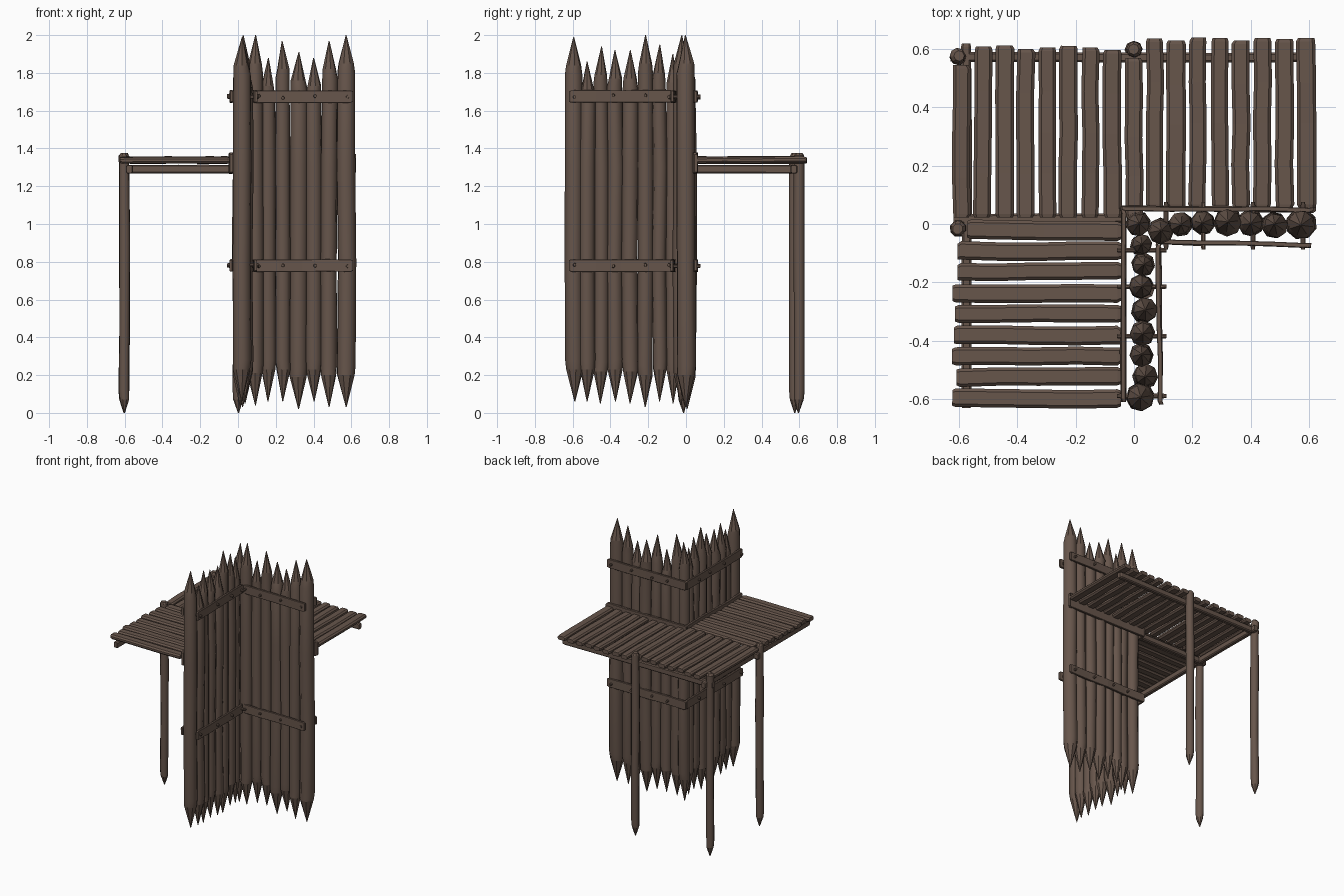
import bpy, bmesh, math, random
from mathutils import Vector

if "Cube" in bpy.data.objects:
    bpy.data.objects.remove(bpy.data.objects["Cube"])

random.seed(4)
wood = bpy.data.materials.new("weathered brown wood")
wood.diffuse_color = (0.135, 0.092, 0.071, 1)
wood.use_nodes = True
wood.node_tree.nodes["Principled BSDF"].inputs["Base Color"].default_value = wood.diffuse_color


def loft(name, rings, smooth=lambda i: False):
    """Skin a list of equal point rings and cap both ends."""
    bm = bmesh.new()
    vs = [[bm.verts.new(p) for p in r] for r in rings]
    n = len(vs[0])
    for i in range(len(vs) - 1):
        for k in range(n):
            f = bm.faces.new((vs[i][k], vs[i][(k + 1) % n], vs[i + 1][(k + 1) % n], vs[i + 1][k]))
            f.smooth = smooth(i)
    bm.faces.new(vs[0][::-1])
    bm.faces.new(vs[-1])
    bmesh.ops.recalc_face_normals(bm, faces=bm.faces)
    me = bpy.data.meshes.new(name)
    bm.to_mesh(me)
    bm.free()
    me.materials.append(wood)
    ob = bpy.data.objects.new(name, me)
    bpy.context.collection.objects.link(ob)
    return ob


def pole(name, x, y, profile, wobble, n=8):
    """Upright log: profile is (z, radius) pairs; the pointed ends stay faceted."""
    a0 = random.uniform(0, 1)
    rings = []
    for z, r in profile:
        cx, cy = x + random.uniform(-wobble, wobble), y + random.uniform(-wobble, wobble)
        rings.append([(cx + r * math.cos(a0 + math.tau * k / n),
                       cy + r * math.sin(a0 + math.tau * k / n), z) for k in range(n)])
    last = len(profile) - 2
    return loft(name, rings, lambda i: 0 < i < last)


def board(name, a, b, w, h, wobble=0.0, chamfer=0.2, segs=4):
    """Horizontal board from a to b with a chamfered section and softened ends."""
    a, b = Vector(a), Vector(b)
    d = (b - a).normalized()
    side, up = Vector((-d.y, d.x, 0)), Vector((0, 0, 1))
    c = min(w, h) * chamfer
    u, v = w / 2, h / 2
    sec = [(u, -v + c), (u, v - c), (u - c, v), (-u + c, v),
           (-u, v - c), (-u, -v + c), (-u + c, -v), (u - c, -v)]
    L = (b - a).length
    e = min(0.012, L * 0.1)
    stops = [(0, .85)] + [(e + (L - 2 * e) * i / segs, 1) for i in range(segs + 1)] + [(L, .85)]
    rings = []
    for t, s in stops:
        o = a + d * t + side * random.uniform(-wobble, wobble) + up * random.uniform(-wobble, wobble) * .4
        rings.append([o + side * p * s + up * q * s for p, q in sec])
    return loft(name, rings)


# Palisade stakes: x, y, radius, top, bottom
stakes = [
    (.015, 0, .042, 1.97, .03), (.09, -.025, .044, 2.0, .04), (.16, 0, .041, 1.88, .06),
    (.237, .005, .041, 1.97, .06), (.32, .008, .048, 1.91, .02), (.402, .005, .045, 1.88, .06),
    (.483, -.003, .044, 1.97, .03), (.575, 0, .052, 2.0, .03),
    (.025, -.072, .036, 1.90, .05), (.03, -.14, .038, 1.95, .06), (.027, -.217, .042, 2.0, .03),
    (.036, -.295, .044, 1.92, .05), (.03, -.376, .043, 1.92, .06), (.027, -.45, .040, 1.94, .05),
    (.038, -.522, .042, 1.86, .06), (.02, -.592, .049, 1.99, .06)]
for x, y, r, top, bot in stakes:
    pole("palisade_stake", x, y, [
        (bot, .002), (bot + .17, r * .93), (bot + .22, r), (.8, r * .98), (1.3, r),
        (top - .2, r * .95), (top - .15, r * .82), (top, .002)], .004)

# Platform support posts
for x, y in [(-.602, .575), (0, .597), (-.602, -.015)]:
    pole("support_post", x, y, [
        (0, .003), (.07, .026), (.12, .029), (.5, .028), (.9, .03), (1.3, .028),
        (1.362, .027), (1.375, .018)], .003)

# Deck planks on the back wing, running front to back
for i in range(17):
    x = -.592 + .0738 * i
    front = .022 if i < 9 else .055
    back = .605 + (.03 if i > 8 else 0) + random.uniform(-.008, .008)
    if i == 0:
        back = .545
    if i == 8:
        back = .57
    z = 1.338 + random.uniform(-.004, .004)
    board("back_deck_plank", (x + random.uniform(-.004, .004), front, z),
          (x, back, z), random.uniform(.058, .067), .034, .0025, .3)

# Deck planks on the left wing, running left to right
for i in range(9):
    y = -.02 - .0722 * i
    left = -.572 if i == 0 else -.612 + random.uniform(-.012, .008)
    z = 1.338 + random.uniform(-.004, .004)
    board("left_deck_plank", (left, y, z), (-.045, y + random.uniform(-.004, .004), z),
          random.uniform(.06, .068), .034, .0025, .3)

# Beams under the deck
for a, b in [((-.63, .572), (.615, .572)), ((-.575, -.632), (-.575, .62)),
             ((-.62, .018), (-.03, .018))]:
    board("deck_beam", (*a, 1.29), (*b, 1.29), .034, .046, .002)

# Ledger boards holding the deck against the palisade
board("back_ledger", (-.045, .052, 1.322), (.625, .05, 1.322), .018, .11, .004, .12)
board("left_ledger", (-.038, .055, 1.322), (-.036, -.61, 1.322), .018, .11, .004, .12)

# Rails nailed on both faces of each wall, with pegs through them
for z in (.78, 1.675):
    board("back_rail", (-.04, .055, z), (.615, .05, z), .016, .065, .004, .12)
    board("front_rail", (.075, -.062, z), (.608, -.074, z), .016, .065, .004, .12)
    board("left_rail", (-.036, .05, z), (-.036, -.61, z), .016, .065, .004, .12)
    board("right_rail", (.083, -.07, z), (.093, -.62, z), .016, .065, .004, .12)
    for p in (.11, .238, .408, .58):
        zz = z + random.uniform(-.008, .008)
        board("front_wall_peg", (p, -.088, zz), (p, .076, zz), .016, .018, 0, .3, 1)
    for p in (-.09, -.215, -.385, -.59):
        zz = z + random.uniform(-.008, .008)
        board("side_wall_peg", (-.058, p, zz), (.112, p, zz), .016, .018, 0, .3, 1)
